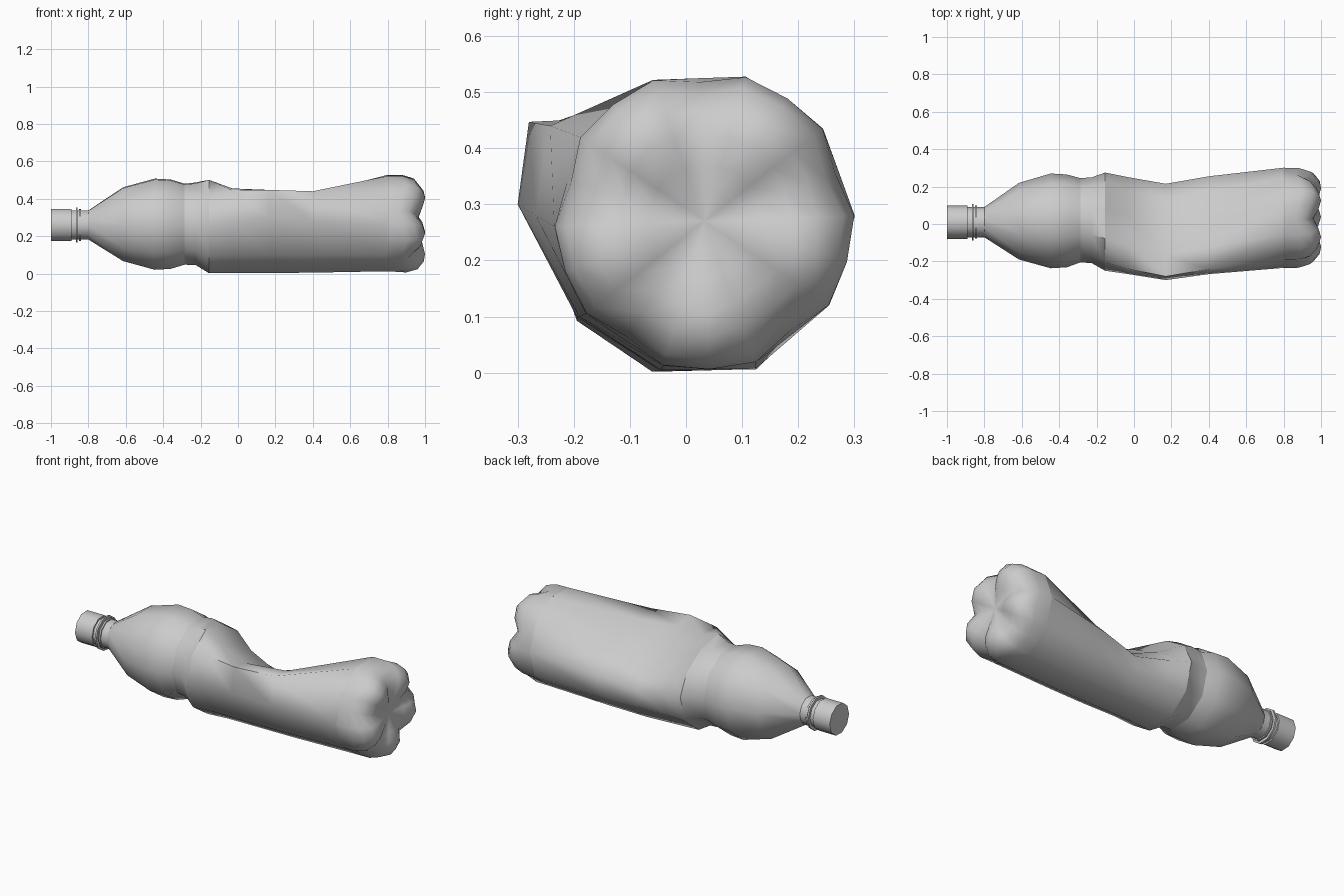
import bpy, bmesh, math

if "Cube" in bpy.data.objects:
    bpy.data.objects.remove(bpy.data.objects["Cube"])

SIDES = 10
START = 2  # angle of the first corner, degrees


def ring(x, r, cy, cz, n=SIDES):
    """Points of an n-sided ring around the bottle axis."""
    angles = [math.radians(START + 360 * k / n) for k in range(n)]
    return [(x, cy + r * math.cos(a), cz + r * math.sin(a)) for a in angles]


def loft(name, rings, cap_start=False, cap_end=False, angle=40, split=()):
    """Skin equal-sized rings; 'split' lists the (level, side) quads cut by a fold."""
    bm = bmesh.new()
    loops = [[bm.verts.new(p) for p in r] for r in rings]
    n = len(loops[0])
    for level, (a, b) in enumerate(zip(loops, loops[1:])):
        for i in range(n):
            j = (i + 1) % n
            if (level, i) in split:
                bm.faces.new((a[i], a[j], b[i]))
                bm.faces.new((a[j], b[j], b[i]))
            else:
                bm.faces.new((a[i], a[j], b[j], b[i]))
    if cap_start:
        bm.faces.new(loops[0])
    if cap_end:
        bm.faces.new(loops[-1])
    bmesh.ops.recalc_face_normals(bm, faces=bm.faces)
    mesh = bpy.data.meshes.new(name)
    bm.to_mesh(mesh)
    bm.free()
    obj = bpy.data.objects.new(name, mesh)
    bpy.context.collection.objects.link(obj)
    bpy.ops.object.select_all(action='DESELECT')
    obj.select_set(True)
    bpy.context.view_layer.objects.active = obj
    bpy.ops.object.shade_smooth_by_angle(angle=math.radians(angle))
    return obj


# Screw cap
loft("cap", [ring(x, 0.09, 0.01, 0.26) for x in (-1.0, -0.89)], True, True)

# Neck and its two thin collars
loft("neck", [ring(x, 0.081, 0.01, 0.26) for x in (-0.895, -0.80)])
for i, (x, r) in enumerate([(-0.862, 0.098), (-0.845, 0.088)]):
    loft(f"neck_collar_{i + 1}",
         [ring(x - 0.005, r, 0.01, 0.26), ring(x + 0.005, r, 0.01, 0.26)], True, True)

# Shoulder: x, radius, centre y, centre z
shoulder = [(-0.80, 0.081, 0.010, 0.260), (-0.615, 0.205, 0.015, 0.264),
            (-0.445, 0.2535, 0.0165, 0.264), (-0.36, 0.2485, 0.0165, 0.264),
            (-0.285, 0.225, 0.020, 0.264)]
loft("shoulder", [ring(*s) for s in shoulder])

# Waist groove between shoulder and body, its upper back corners pushed in by the dent
waist = [ring(*shoulder[-1]), ring(-0.225, 0.230, 0.020, 0.266),
         ring(-0.155, 0.2625, 0.0125, 0.254)]
waist[-1][1] = (-0.155, 0.215, 0.385)
waist[-1][2] = (-0.155, 0.080, 0.472)
loft("waist", waist)

# Crushed body: sections (y, z) through the dent on the upper back side
dent_start = [(0.25, 0.235), (0.165, 0.32), (0.045, 0.385), (-0.11, 0.455), (-0.24, 0.445),
              (-0.268, 0.275), (-0.193, 0.10), (-0.05, 0.004), (0.11, 0.006), (0.22, 0.105)]
dent_deep = [(0.215, 0.20), (0.13, 0.255), (0.0, 0.315), (-0.165, 0.425), (-0.28, 0.447),
             (-0.300, 0.30), (-0.195, 0.10), (-0.045, 0.003), (0.125, 0.006), (0.21, 0.10)]
dent_end = [(0.255, 0.235), (0.175, 0.315), (0.03, 0.375), (-0.12, 0.425), (-0.242, 0.44),
            (-0.268, 0.28), (-0.19, 0.10), (-0.045, 0.005), (0.125, 0.008), (0.235, 0.11)]
body = [waist[-1]]
for x, section in [(-0.03, dent_start), (0.17, dent_deep), (0.40, dent_end)]:
    body.append([(x, y, z) for y, z in section])
body.append(ring(0.80, 0.268, 0.033, 0.270))
loft("crushed_body", body, angle=75, split=[(3, i) for i in range(4)])

# Five-lobed base: (x, radius) profiles down a lobe, its flank and a valley
lobe = [(0.80, 0.255), (0.90, 0.264), (0.96, 0.247), (0.993, 0.205),
        (1.0, 0.165), (0.985, 0.105), (0.965, 0.05), (0.96, 0.005)]
flank = [(0.80, 0.268), (0.88, 0.267), (0.94, 0.248), (0.977, 0.20),
         (0.985, 0.155), (0.975, 0.10), (0.962, 0.05), (0.96, 0.005)]
valley = [(0.80, 0.255), (0.865, 0.248), (0.91, 0.228), (0.938, 0.195),
          (0.953, 0.15), (0.959, 0.10), (0.96, 0.05), (0.96, 0.005)]
pattern = [flank, valley, flank, lobe]
base = []
for level in range(len(lobe)):
    pts = []
    for k in range(20):
        x, r = pattern[k % 4][level]
        pts.append(ring(x, r, 0.033, 0.270, 20)[k])
    base.append(pts)
loft("petal_base", base, cap_end=True, angle=80)
